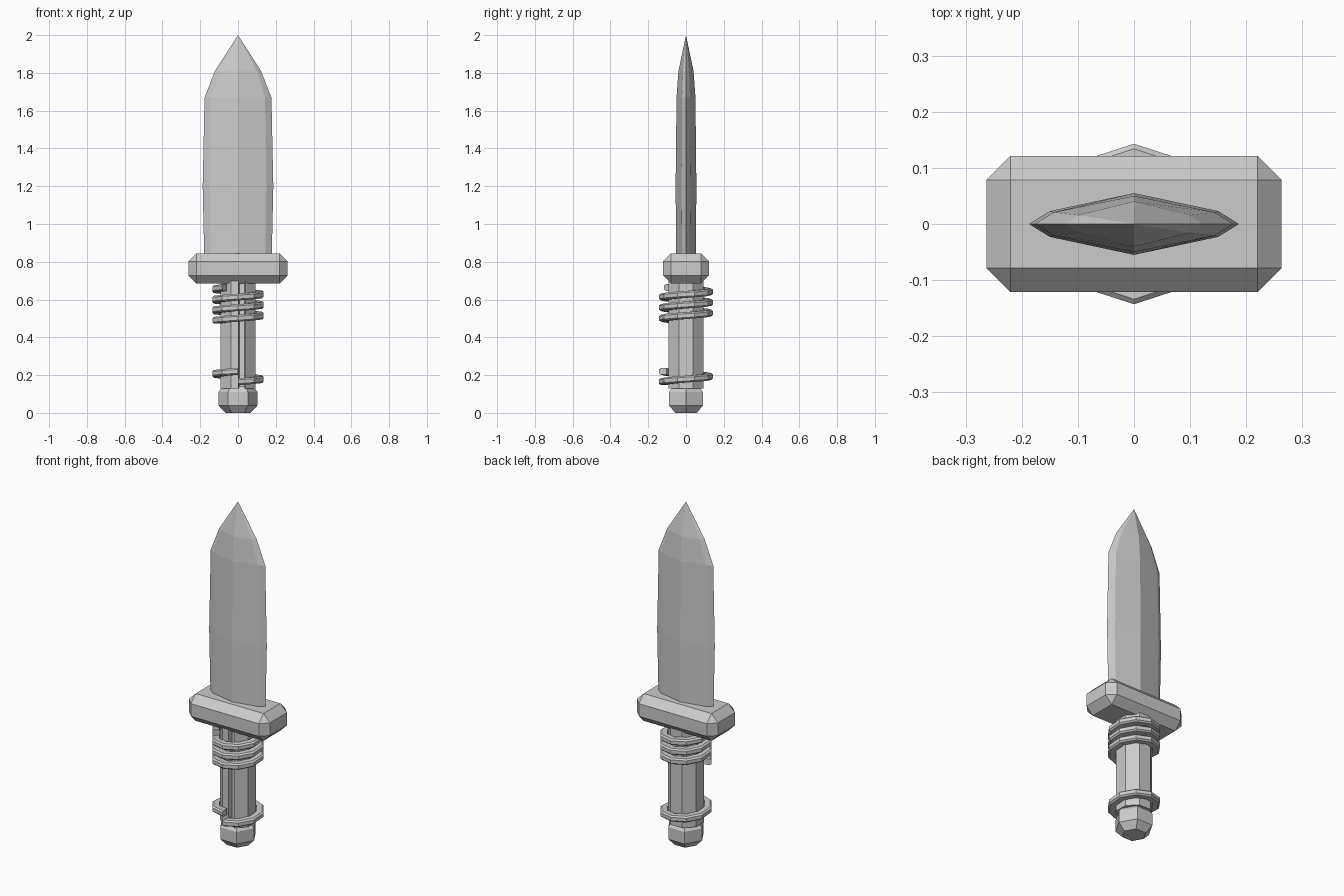
import bpy, bmesh, math

cube = bpy.data.objects.get("Cube")
if cube:
    bpy.data.objects.remove(cube, do_unlink=True)

metal = bpy.data.materials.new("plain_grey")
GREY = (0.6, 0.6, 0.6, 1)
metal.use_nodes = True
metal.diffuse_color = GREY
metal.node_tree.nodes["Principled BSDF"].inputs["Base Color"].default_value = GREY


def finish(name, bm):
    bmesh.ops.recalc_face_normals(bm, faces=bm.faces[:])
    mesh = bpy.data.meshes.new(name)
    bm.to_mesh(mesh)
    bm.free()
    mesh.materials.append(metal)
    obj = bpy.data.objects.new(name, mesh)
    bpy.context.collection.objects.link(obj)
    return obj


def loft(name, rings):
    """Bridge equal-length rings of points and cap both ends."""
    bm = bmesh.new()
    loops = [[bm.verts.new(p) for p in ring] for ring in rings]
    n = len(loops[0])
    for a, b in zip(loops, loops[1:]):
        for i in range(n):
            j = (i + 1) % n
            bm.faces.new((a[i], a[j], b[j], b[i]))
    bm.faces.new(loops[0])
    bm.faces.new(loops[-1])
    bmesh.ops.remove_doubles(bm, verts=bm.verts[:], dist=0.0005)
    return finish(name, bm)


def polygon(r, z, sides, turn=0.0):
    angles = [turn + math.tau * i / sides for i in range(sides)]
    return [(r * math.cos(a), r * math.sin(a), z) for a in angles]


def coil(name, start, steps, z, pitch):
    """Square-cut band wound in ten-sided turns, rising anticlockwise."""
    section = [(0.103, -0.018), (0.134, -0.018), (0.143, -0.01),
               (0.143, 0.01), (0.134, 0.018), (0.103, 0.018)]
    rings = []
    for i in range(steps + 1):
        a = math.radians(start + 36 * i)
        h = z + pitch * i / 10
        rings.append([(r * math.cos(a), r * math.sin(a), h + dz) for r, dz in section])
    return loft(name, rings)


# Blade: flattened diamond section with a central ridge and bevelled edges
def blade_ring(z, w, e, d, t):
    return [(w, 0, z), (e, t, z), (0, d, z), (-e, t, z),
            (-w, 0, z), (-e, -t, z), (0, -d, z), (e, -t, z)]


loft("blade", [
    blade_ring(0.80, 0.178, 0.145, 0.052, 0.022),
    blade_ring(1.20, 0.187, 0.15, 0.055, 0.023),
    blade_ring(1.67, 0.177, 0.143, 0.05, 0.021),
    blade_ring(1.81, 0.122, 0.1, 0.04, 0.016),
    blade_ring(2.00, 0.0001, 0.0001, 0.0001, 0.0001),
])

# Guard: chamfered block
bm = bmesh.new()
bmesh.ops.create_cube(bm, size=1)
for v in bm.verts:
    v.co = (v.co.x * 0.526, v.co.y * 0.243, v.co.z * 0.16 + 0.765)
bmesh.ops.bevel(bm, geom=bm.edges[:], offset=0.043, segments=1,
                affect='EDGES', profile=0.5)
finish("guard", bm)

# Grip: eight-sided shaft with a seam slot in the front face
def grip_ring(z):
    ring = polygon(0.099, z, 8, math.pi / 8)
    slot = [(0.002, -0.092, z), (0.008, -0.066, z), (0.034, -0.068, z)]
    return ring[:6] + slot + ring[6:]


loft("grip", [grip_ring(0.13), grip_ring(0.70)])

# Pommel: six-sided cap with chamfered ends
loft("pommel", [polygon(r, z, 6) for r, z in
                [(0.066, 0), (0.104, 0.04), (0.104, 0.11), (0.08, 0.14)]])

# Bindings around the grip
coil("upper_binding", 198, 31, 0.49, 0.056)
coil("lower_binding", 270, 10, 0.165, 0.055)
